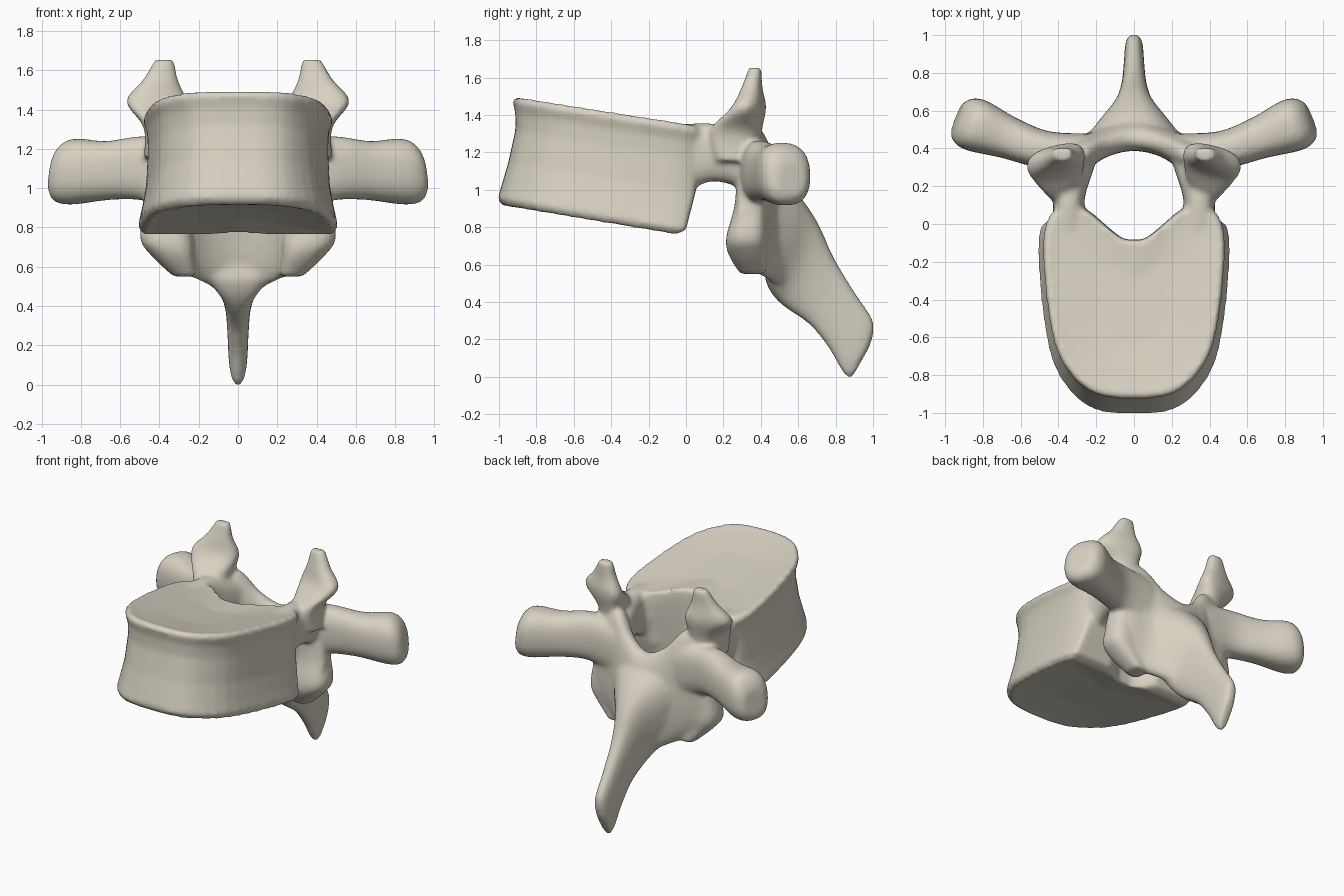
import bpy, bmesh, math
from mathutils import Vector

cube = bpy.data.objects.get("Cube")
if cube:
    bpy.data.objects.remove(cube, do_unlink=True)

bm = bmesh.new()


def loft(rings):
    """Skin a closed shell through rings of equal length."""
    loops = [[bm.verts.new(p) for p in ring] for ring in rings]
    count = len(loops[0])
    faces = [bm.faces.new(loops[0][::-1]), bm.faces.new(loops[-1])]
    for low, high in zip(loops, loops[1:]):
        for i in range(count):
            j = (i + 1) % count
            faces.append(bm.faces.new((low[i], low[j], high[j], high[i])))
    bmesh.ops.recalc_face_normals(bm, faces=faces)


def spline(points, steps=4):
    """Smooth curve through the points, ends included."""
    pts = [Vector(p) for p in points]
    pts = [pts[0]] + pts + [pts[-1]]
    out = []
    for p, q, r, s in zip(pts, pts[1:], pts[2:], pts[3:]):
        for k in range(steps):
            t = k / steps
            out.append(q + (r - p) * (t / 2) + (p * 2 - q * 5 + r * 4 - s) * (t * t / 2)
                       + (q * 3 - p - r * 3 + s) * (t ** 3 / 2))
    return out + [pts[-1]]


def rounded(c, a, b, sides=24, power=0.8):
    """Slightly boxy ellipse spanned by the half axes a and b."""
    ring = []
    for i in range(sides):
        t = math.tau * i / sides
        u, v = math.cos(t), math.sin(t)
        ring.append(c + a * math.copysign(abs(u) ** power, u)
                    + b * math.copysign(abs(v) ** power, v))
    return ring


def flip(p):
    return Vector((-p[0], p[1], p[2]))


def limb(stations, mirrored=True):
    rings = [rounded(*s) for s in zip(*[spline(track) for track in zip(*stations)])]
    loft(rings)
    if mirrored:
        loft([[flip(p) for p in ring] for ring in rings])


# Body: kidney outline stacked between two tilted, dished end plates
half = spline([(0, -.95, 0), (.15, -.94, 0), (.28, -.875, 0), (.4, -.7, 0), (.455, -.42, 0),
               (.475, -.12, 0), (.45, .03, 0), (.38, .09, 0), (.26, .08, 0),
               (.15, -.01, 0), (.06, -.08, 0), (0, -.085, 0)], 3)
outline = half + [flip(p) for p in half[-2:0:-1]]


def body_ring(t, sx, sy, back, inset=1.0, dip=0.0):
    ring = []
    for x, y, _ in outline:
        x, y = x * sx * inset, min((-.45 + (y + .45) * inset) * sy, back)
        bottom, top = .75 - .167 * y, 1.355 - .158 * y
        ring.append(Vector((x, y, bottom + (top - bottom) * t + dip)))
    return ring


loft([body_ring(0, 1.06, 1.05, -.1, .4, .035),
      body_ring(0, 1.06, 1.05, -.09, .88, .01),
      body_ring(0, 1.05, 1.05, -.06, .97),
      body_ring(.06, 1.07, 1.06, 0),
      body_ring(.2, 1.03, 1.035, .02),
      body_ring(.4, .985, 1.0, .05),
      body_ring(.7, .965, .96, .08),
      body_ring(.85, .975, .96, .09),
      body_ring(.95, 1.02, .975, .09),
      body_ring(1, 1.01, .97, .09, .97),
      body_ring(1, 1, .965, .08, .88, -.01),
      body_ring(1, 1, .965, .08, .4, -.03)])

# Pedicles
limb([((.34, -.14, 1.16), (.1, 0, 0), (0, 0, .18)),
      ((.345, .02, 1.18), (.085, 0, 0), (0, 0, .175)),
      ((.345, .14, 1.2), (.085, 0, 0), (0, 0, .155)),
      ((.33, .27, 1.17), (.11, 0, 0), (0, 0, .15)),
      ((.31, .4, 1.13), (.13, 0, 0), (0, 0, .15))])

# Upper joint processes
limb([((.36, .27, 1.15), (.12, -.02, 0), (0, .12, 0)),
      ((.375, .265, 1.31), (.105, -.03, 0), (0, .135, 0)),
      ((.415, .335, 1.44), (.155, -.04, 0), (.01, .08, 0)),
      ((.395, .353, 1.55), (.09, -.015, 0), (.005, .052, 0)),
      ((.375, .37, 1.653), (.05, 0, 0), (0, .035, 0))])

# Transverse processes
limb([((.26, .38, 1.06), (-.03, .1, 0), (0, 0, .19)),
      ((.48, .395, 1.1), (-.035, .095, 0), (.01, 0, .165)),
      ((.66, .455, 1.09), (-.04, .105, 0), (.01, 0, .15)),
      ((.83, .52, 1.085), (-.055, .13, 0), (0, 0, .168)),
      ((.905, .55, 1.07), (-.05, .115, 0), (-.01, 0, .145)),
      ((.937, .565, 1.06), (-.03, .075, 0), (-.01, 0, .09))])

# Lower joint processes
limb([((.35, .36, 1.1), (.1, 0, 0), (0, .09, 0)),
      ((.37, .345, .92), (.1, 0, 0), (0, .085, 0)),
      ((.365, .325, .75), (.135, 0, 0), (0, .11, 0)),
      ((.335, .325, .66), (.11, .01, 0), (0, .1, 0)),
      ((.27, .36, .55), (.06, .01, 0), (0, .07, 0))])

# Lamina bridging the two sides, rising to the upper joints
side = [((.48, .32, .8), (0, .05, 0), (0, 0, .09)),
        ((.4, .355, .93), (0, .08, 0), (0, 0, .31)),
        ((.27, .375, .95), (0, .095, 0), (0, -.01, .39)),
        ((.14, .45, .85), (0, .085, 0), (0, -.03, .35))]
middle = [((0, .5, .77), (0, .095, 0), (0, -.05, .36))]
limb(side + middle + [(flip(c), a, b) for c, a, b in side[::-1]], False)

# Spinous process
limb([((0, .46, .8), (.25, 0, 0), (0, .04, .27)),
      ((0, .53, .71), (.185, 0, 0), (0, .075, .26)),
      ((0, .615, .6), (.105, 0, 0), (0, .09, .225)),
      ((0, .725, .46), (.068, 0, 0), (0, .065, .18)),
      ((0, .835, .3), (.055, 0, 0), (0, .07, .15)),
      ((0, .92, .16), (.048, 0, 0), (0, .083, .135)),
      ((0, .935, .08), (.033, 0, 0), (0, .052, .092))], False)

mesh = bpy.data.meshes.new("vertebra")
bm.to_mesh(mesh)
bm.free()
bone = bpy.data.objects.new("vertebra", mesh)
bpy.context.collection.objects.link(bone)

# Bone colour
color = (.68, .64, .54, 1)
material = bpy.data.materials.new("bone")
material.use_nodes = True
material.diffuse_color = color
material.node_tree.nodes["Principled BSDF"].inputs["Base Color"].default_value = color
mesh.materials.append(material)

# Fuse the shells and soften the joins
fuse = bone.modifiers.new("fuse", 'REMESH')
fuse.mode = 'VOXEL'
fuse.voxel_size = .014
fuse.use_smooth_shade = True
soften = bone.modifiers.new("soften", 'SMOOTH')
soften.factor = .5
soften.iterations = 10
